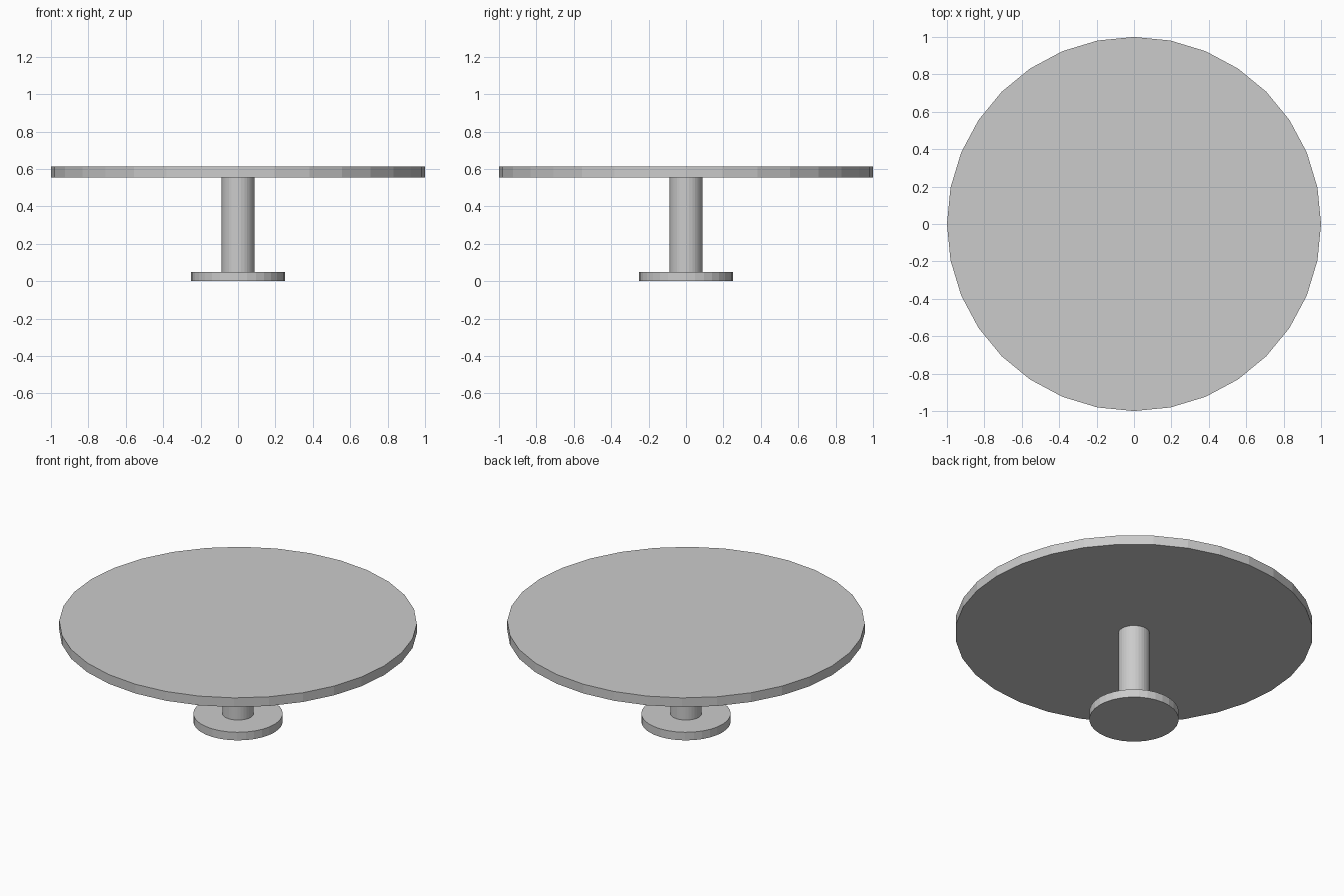
import bpy

if "Cube" in bpy.data.objects:
    bpy.data.objects.remove(bpy.data.objects["Cube"])


def disc(name, radius, z0, z1):
    """Flat-shaded 32-sided cylinder between two heights."""
    bpy.ops.mesh.primitive_cylinder_add(
        vertices=32, radius=radius, depth=z1 - z0, location=(0, 0, (z0 + z1) / 2))
    bpy.context.object.name = name


# Foot, column and round top of the pedestal table
disc("base", 0.25, 0.0, 0.05)
disc("column", 0.088, 0.05, 0.555)
disc("table_top", 1.0, 0.555, 0.612)
